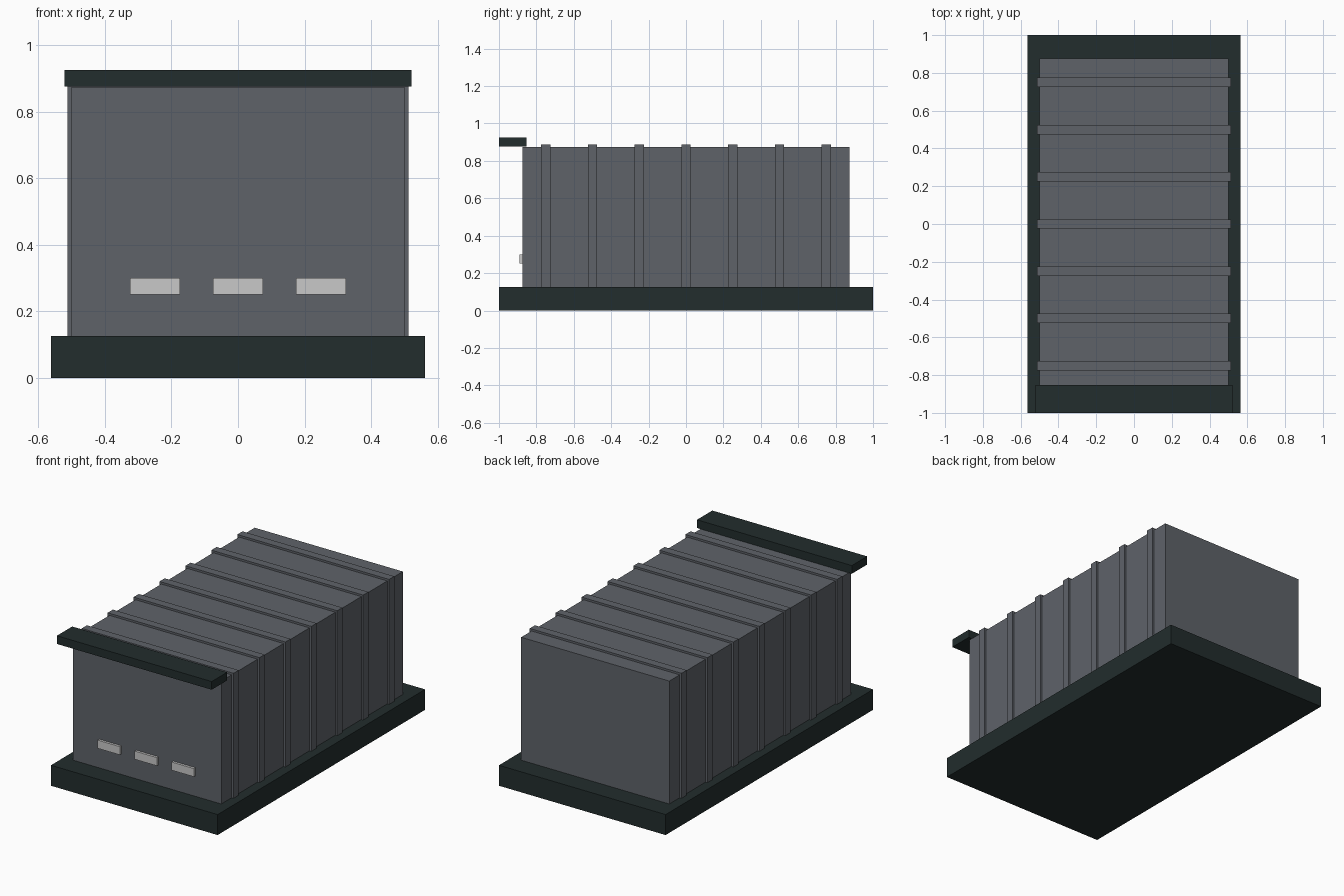
import bpy
import bmesh

if "Cube" in bpy.data.objects:
    bpy.data.objects.remove(bpy.data.objects["Cube"])


def material(name, rgb):
    m = bpy.data.materials.new(name)
    m.diffuse_color = (*rgb, 1.0)
    m.use_nodes = True
    m.node_tree.nodes["Principled BSDF"].inputs["Base Color"].default_value = m.diffuse_color
    return m


panel_grey = material("panel grey", (0.113, 0.123, 0.141))
dark_green = material("dark green", (0.016, 0.026, 0.026))
pale_grey = material("pale grey", (0.58, 0.58, 0.58))


def box(name, x, y, z, mat):
    """Box from (min, max) pairs along each axis."""
    mesh = bpy.data.meshes.new(name)
    bm = bmesh.new()
    bmesh.ops.create_cube(bm, size=1.0)
    for v in bm.verts:
        v.co = [lo + (c + 0.5) * (hi - lo) for c, (lo, hi) in zip(v.co, (x, y, z))]
    bm.to_mesh(mesh)
    bm.free()
    mesh.materials.append(mat)
    obj = bpy.data.objects.new(name, mesh)
    bpy.context.collection.objects.link(obj)
    return obj


# Plinth and main hall
box("base", (-0.5625, 0.5625), (-1, 1), (0, 0.125), dark_green)
box("hall", (-0.5, 0.5), (-0.875, 0.875), (0.125, 0.875), panel_grey)

# Ribs wrapping the walls and roof
for i in range(7):
    y = -0.75 + 0.25 * i
    box(f"rib_{i + 1}", (-0.5125, 0.5125), (y - 0.025, y + 0.025), (0.125, 0.8875), panel_grey)

# Front canopy
box("canopy", (-0.5225, 0.5225), (-1, -0.8525), (0.876, 0.926), dark_green)

# Front vents
for i in range(3):
    x = -0.25 + 0.25 * i
    box(f"vent_{i + 1}", (x - 0.075, x + 0.075), (-0.89, -0.875), (0.25, 0.3), pale_grey)
